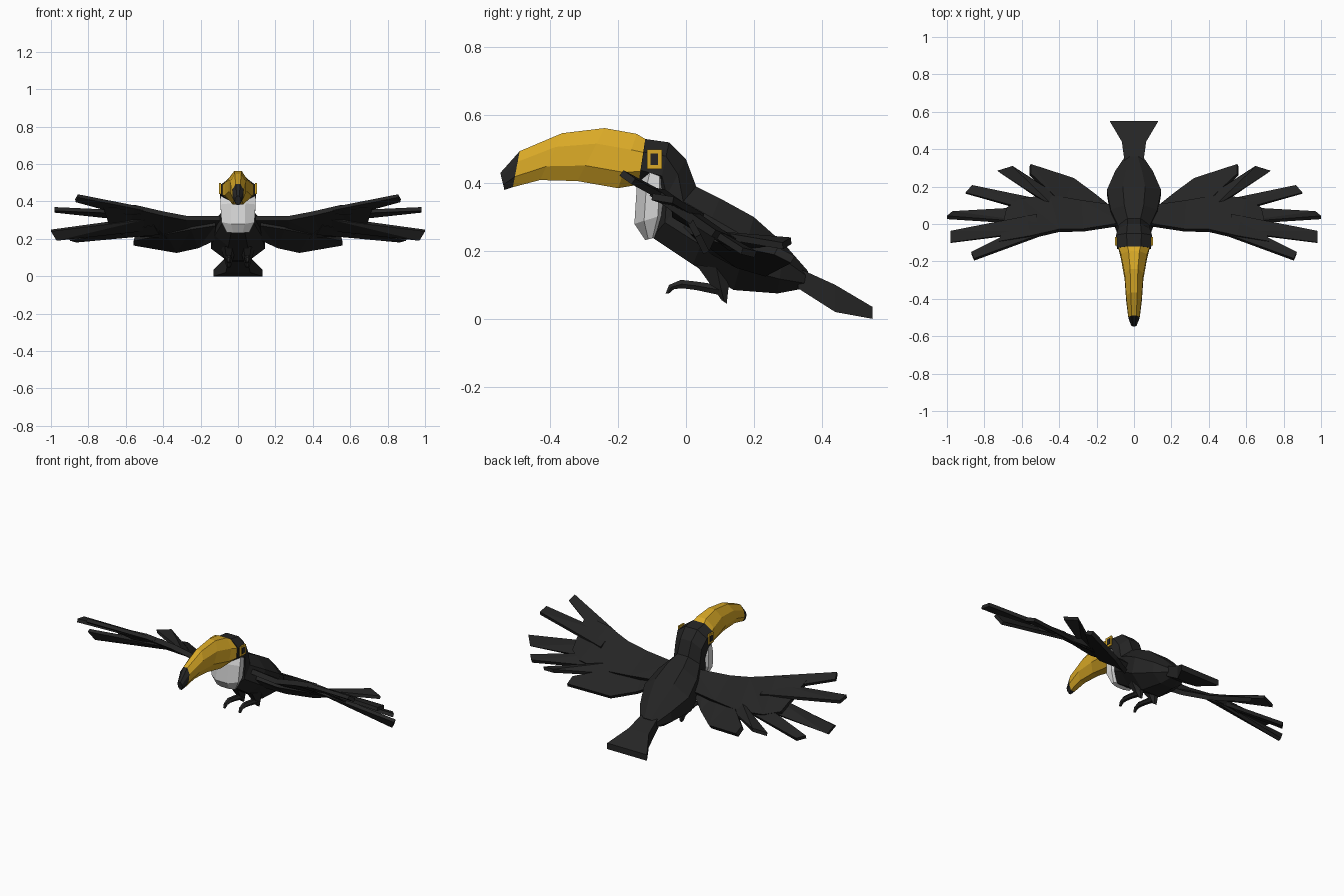
import bpy
import bmesh
from math import sin, cos, pi
from mathutils import Vector

default_cube = bpy.data.objects.get("Cube")
if default_cube:
    bpy.data.objects.remove(default_cube, do_unlink=True)


def make_material(name, red, green, blue):
    material = bpy.data.materials.new(name)
    material.use_nodes = True
    colour = (red, green, blue, 1)
    material.diffuse_color = colour
    material.node_tree.nodes["Principled BSDF"].inputs["Base Color"].default_value = colour
    return material


black = make_material("black feathers", .018, .018, .018)
yellow = make_material("golden yellow", .7, .4, .02)
white = make_material("throat white", .72, .72, .72)


def finish(name, bm, materials, mirrored=False, thickness=None):
    """Turn a bmesh into an object, optionally thickened and mirrored."""
    bmesh.ops.recalc_face_normals(bm, faces=bm.faces)
    mesh = bpy.data.meshes.new(name)
    bm.to_mesh(mesh)
    bm.free()
    for material in materials:
        mesh.materials.append(material)
    obj = bpy.data.objects.new(name, mesh)
    bpy.context.collection.objects.link(obj)
    if thickness:
        solid = obj.modifiers.new("Thickness", "SOLIDIFY")
        solid.thickness = thickness
        solid.offset = 0
    if mirrored:
        obj.modifiers.new("Mirror", "MIRROR")
    return obj


def loft(name, rings, materials, sides=8, x=0, mirrored=False, colour_rule=None):
    """Skin rings, each given by an upper (y, z), a lower (y, z) and a half width."""
    bm = bmesh.new()
    loops = []
    reach = cos(pi / sides)
    for upper, lower, width in rings:
        upper, lower = Vector((x, *upper)), Vector((x, *lower))
        middle, half = (upper + lower) / 2, (upper - lower) / 2
        loop = []
        for i in range(sides):
            angle = 2 * pi * (i + .5) / sides
            side = Vector((width * sin(angle) / reach, 0, 0))
            loop.append(bm.verts.new(middle + half * cos(angle) / reach + side))
        loops.append(loop)
    for a, b in zip(loops, loops[1:]):
        for i in range(sides):
            j = (i + 1) % sides
            bm.faces.new((a[i], a[j], b[j], b[i]))
    bm.faces.new(loops[0])
    bm.faces.new(loops[-1])
    if colour_rule:
        for face in bm.faces:
            face.material_index = colour_rule(face.calc_center_median())
    return finish(name, bm, materials, mirrored)


def plate(name, stations, thickness):
    """Feather sheet from pairs of leading and trailing points, mirrored."""
    bm = bmesh.new()
    pairs = [[bm.verts.new(p) for p in pair] for pair in stations]
    for (a, b), (c, d) in zip(pairs, pairs[1:]):
        bm.faces.new((a, b, d))
        bm.faces.new((a, d, c))
    return finish(name, bm, [black], True, thickness)


def side_plate(name, centre, size, material):
    """Thin upright plate on both sides of the head."""
    bm = bmesh.new()
    bmesh.ops.create_cube(bm, size=1)
    bmesh.ops.scale(bm, verts=bm.verts, vec=size)
    bmesh.ops.translate(bm, verts=bm.verts, vec=centre)
    return finish(name, bm, [material], True)


# Head and body in one skin
loft("head_and_body", [
    ((-.12, .53), (-.14, .40), .09),
    ((-.05, .52), (-.08, .38), .096),
    ((0, .47), (-.08, .32), .085),
    ((.03, .39), (-.10, .24), .085),
    ((.10, .355), (.02, .16), .125),
    ((.20, .30), (.14, .085), .145),
    ((.29, .22), (.27, .075), .10),
    ((.36, .14), (.35, .09), .05),
], [black])

# Fanned tail
loft("tail", [
    ((.33, .15), (.33, .09), .05),
    ((.44, .10), (.44, .02), .065),
    ((.55, .035), (.55, 0), .13),
], [black], sides=4)

# Curved beak with a dark tip
loft("beak", [
    ((-.12, .53), (-.14, .395), .083),
    ((-.145, .545), (-.20, .385), .07),
    ((-.24, .562), (-.32, .406), .05),
    ((-.365, .547), (-.43, .409), .042),
    ((-.49, .494), (-.51, .388), .03),
    ((-.547, .43), (-.535, .38), .015),
], [yellow, black], colour_rule=lambda c: int(c.y < -.5))

# Throat bib, stacked from the cheeks down to the breast
loft("throat", [
    ((-.06, .45), (-.12, .45), .092),
    ((-.05, .37), (-.145, .39), .094),
    ((-.055, .31), (-.152, .28), .088),
    ((-.09, .24), (-.12, .232), .06),
], [white])

# Eyes
side_plate("eye_ring", (.096, -.093, .47), (.009, .045, .058), yellow)
side_plate("eye", (.098, -.093, .47), (.009, .022, .034), black)

# Legs and curled toes
loft("leg", [
    ((.15, .14), (.03, .16), .035),
    ((.125, .09), (.08, .09), .02),
    ((.12, .045), (.105, .055), .01),
], [black], sides=6, x=.05, mirrored=True)
loft("toe", [
    ((.10, .10), (.10, .07), .016),
    ((.03, .11), (.03, .085), .015),
    ((-.015, .115), (-.01, .09), .014),
    ((-.05, .10), (-.035, .088), .011),
    ((-.06, .075), (-.05, .075), .007),
], [black], sides=6, x=.05, mirrored=True)

# Wing arm
plate("wing_arm", [
    ((.06, 0, .31), (.08, .09, .23)),
    ((.27, -.033, .31), (.28, .12, .22)),
    ((.40, -.035, .335), (.45, .15, .22)),
    ((.55, -.07, .37), (.60, .13, .23)),
    ((.72, -.10, .375), (.68, .08, .25)),
], .028)

# Broad inner flight feathers
plate("inner_wing", [
    ((.12, 0, .28), (.12, .08, .20)),
    ((.25, .02, .26), (.21, .155, .16)),
    ((.38, .10, .235), (.325, .24, .135)),
    ((.555, .265, .20), (.555, .315, .175)),
], .025)

# Outer flight feathers, each with a root edge and a tip edge
feathers = [
    ((.50, -.06, .36), (.52, .02, .31), (.855, -.19, .43), (.87, -.155, .405)),
    ((.52, -.04, .34), (.52, .05, .30), (.98, -.10, .36), (.98, -.038, .35)),
    ((.50, 0, .31), (.50, .09, .25), (1, .035, .245), (.97, .06, .195)),
    ((.45, .04, .28), (.42, .11, .23), (.90, .165, .20), (.865, .205, .19)),
    ((.42, .08, .25), (.38, .13, .21), (.73, .285, .215), (.65, .31, .23)),
]
for number, (lead, trail, tip_lead, tip_trail) in enumerate(feathers, 1):
    plate(f"flight_feather_{number}", [(lead, trail), (tip_lead, tip_trail)], .02)
